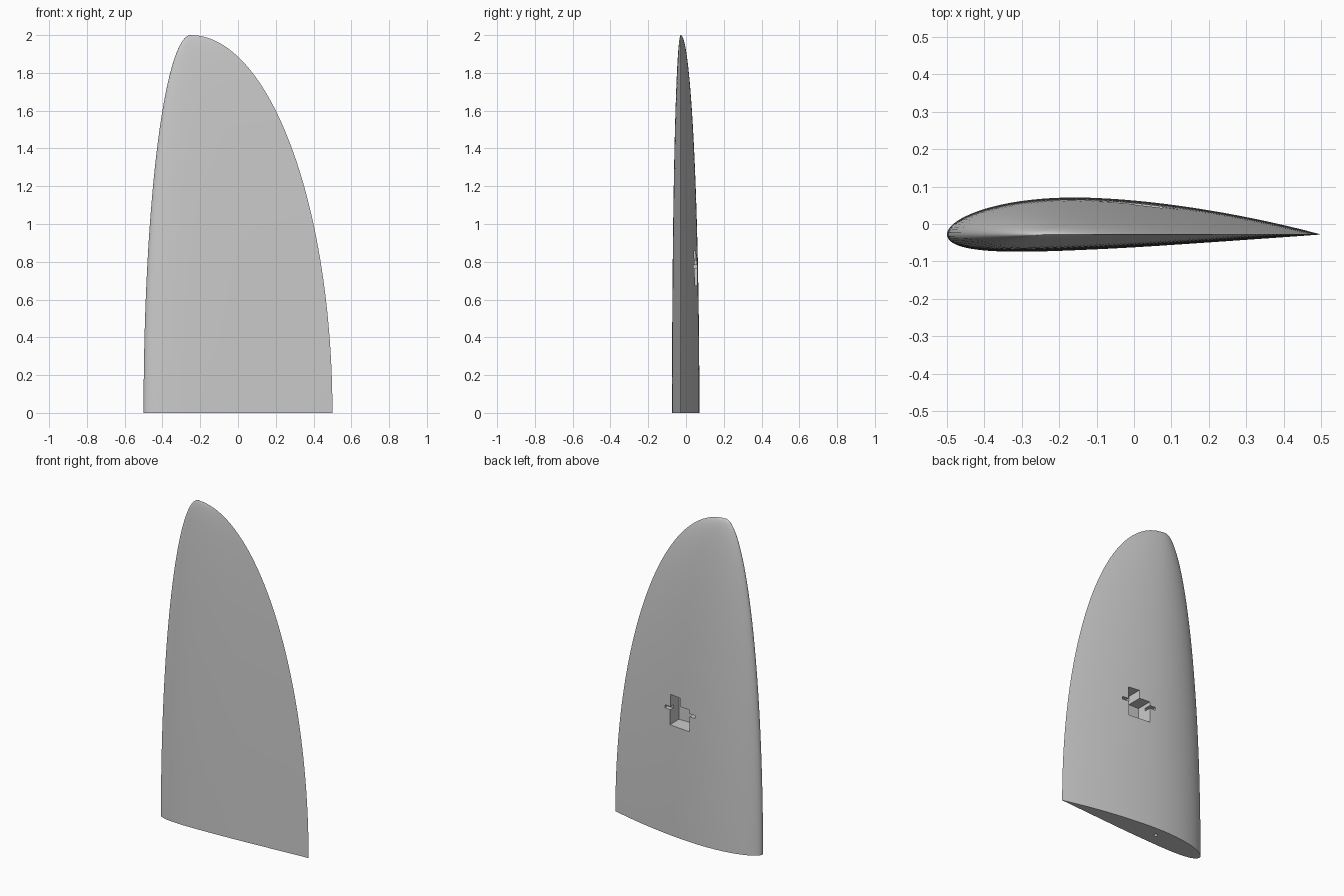
import bpy, bmesh, math
from mathutils import Vector, Matrix

if "Cube" in bpy.data.objects:
    bpy.data.objects.remove(bpy.data.objects["Cube"])

SPAN, TIP_X, CHORD_Y = 2.0, -0.25, -0.028
RINGS, STEPS = 56, 48

grey = bpy.data.materials.new("light_grey")
grey.use_nodes = True
grey.diffuse_color = (0.6, 0.6, 0.6, 1)
grey.node_tree.nodes["Principled BSDF"].inputs["Base Color"].default_value = (0.6, 0.6, 0.6, 1)


def make_object(name, bm):
    bmesh.ops.recalc_face_normals(bm, faces=bm.faces)
    mesh = bpy.data.meshes.new(name)
    bm.to_mesh(mesh)
    bm.free()
    mesh.materials.append(grey)
    obj = bpy.data.objects.new(name, mesh)
    bpy.context.collection.objects.link(obj)
    return obj


def airfoil(u, side, t=0.142, m=0.029, p=0.4):
    """Cambered section height at chord fraction u; side is +1 upper, -1 lower."""
    half = 5 * t * (0.2969 * math.sqrt(u) - 0.126 * u - 0.3516 * u**2
                    + 0.2843 * u**3 - 0.1036 * u**4)
    q = p if u < p else 1 - p
    camber = m * (1 - ((u - p) / q) ** 2)
    return camber + side * half


# Closed section loop: trailing edge, over the top, round the nose, back below
fractions = [0.5 + 0.5 * math.cos(math.pi * i / STEPS) for i in range(STEPS + 1)]
section = [(u, airfoil(u, 1)) for u in fractions]
section += [(u, airfoil(u, -1)) for u in reversed(fractions[1:-1])]

# Wing skin: elliptical planform, sections scaled with the chord
bm = bmesh.new()
rings = []
for k in range(RINGS):
    a = 0.5 * math.pi * k / RINGS
    chord, z = math.cos(a), SPAN * math.sin(a)
    rings.append([bm.verts.new((TIP_X + chord * (u - 0.25), CHORD_Y + chord * h, z))
                  for u, h in section])
tip = bm.verts.new((TIP_X, CHORD_Y, SPAN))
n = len(section)
for i in range(n):
    j = (i + 1) % n
    for low, high in zip(rings, rings[1:]):
        bm.faces.new((low[i], low[j], high[j], high[i]))
    bm.faces.new((rings[-1][i], rings[-1][j], tip))
bm.faces.new(rings[0])
wing = make_object("wing_panel", bm)


def prism(name, profile, y0, y1):
    """Extrude an x-z outline along y."""
    bm = bmesh.new()
    face = bm.faces.new([bm.verts.new((x, y0, z)) for x, z in profile])
    out = bmesh.ops.extrude_face_region(bm, geom=[face])
    moved = [v for v in out["geom"] if isinstance(v, bmesh.types.BMVert)]
    bmesh.ops.translate(bm, verts=moved, vec=(0, y1 - y0, 0))
    return make_object(name, bm)


def rect(x0, x1, z0, z1):
    return [(x0, z0), (x1, z0), (x1, z1), (x0, z1)]


def bore(name, start, end, radius):
    """Round bar between two points."""
    a, b = Vector(start), Vector(end)
    d = b - a
    turn = d.to_track_quat("Z", "Y").to_matrix().to_4x4()
    bm = bmesh.new()
    bmesh.ops.create_cone(bm, cap_ends=True, segments=16, radius1=radius, radius2=radius,
                          depth=d.length, matrix=Matrix.Translation((a + b) / 2) @ turn)
    return make_object(name, bm)


# Stepped pocket, two mounting slots beside it, and a cable channel from the root
stepped = [(-0.066, 0.674), (0.076, 0.674), (0.076, 0.858),
           (0.004, 0.858), (0.004, 0.806), (-0.066, 0.806)]
cutters = [
    prism("pocket_cutter", stepped, -0.04, 0.2),
    prism("left_slot_cutter", rect(0.07, 0.116, 0.765, 0.783), 0.015, 0.2),
    prism("right_slot_cutter", rect(-0.106, -0.06, 0.765, 0.783), 0.015, 0.2),
    bore("channel_cutter", (-0.154, 0.01, -0.02), (-0.035, 0.0, 0.7), 0.011),
]
bpy.context.view_layer.objects.active = wing
for cutter in cutters:
    cutter.hide_render = True
    cut = wing.modifiers.new(cutter.name, "BOOLEAN")
    cut.operation, cut.solver, cut.object = "DIFFERENCE", "EXACT", cutter
    bpy.ops.object.modifier_apply(modifier=cut.name)
    bpy.data.objects.remove(cutter)

# Smooth skin with crisp trailing edge, root and pocket edges
bpy.ops.object.select_all(action="DESELECT")
wing.select_set(True)
bpy.ops.object.shade_smooth_by_angle(angle=math.radians(30))
